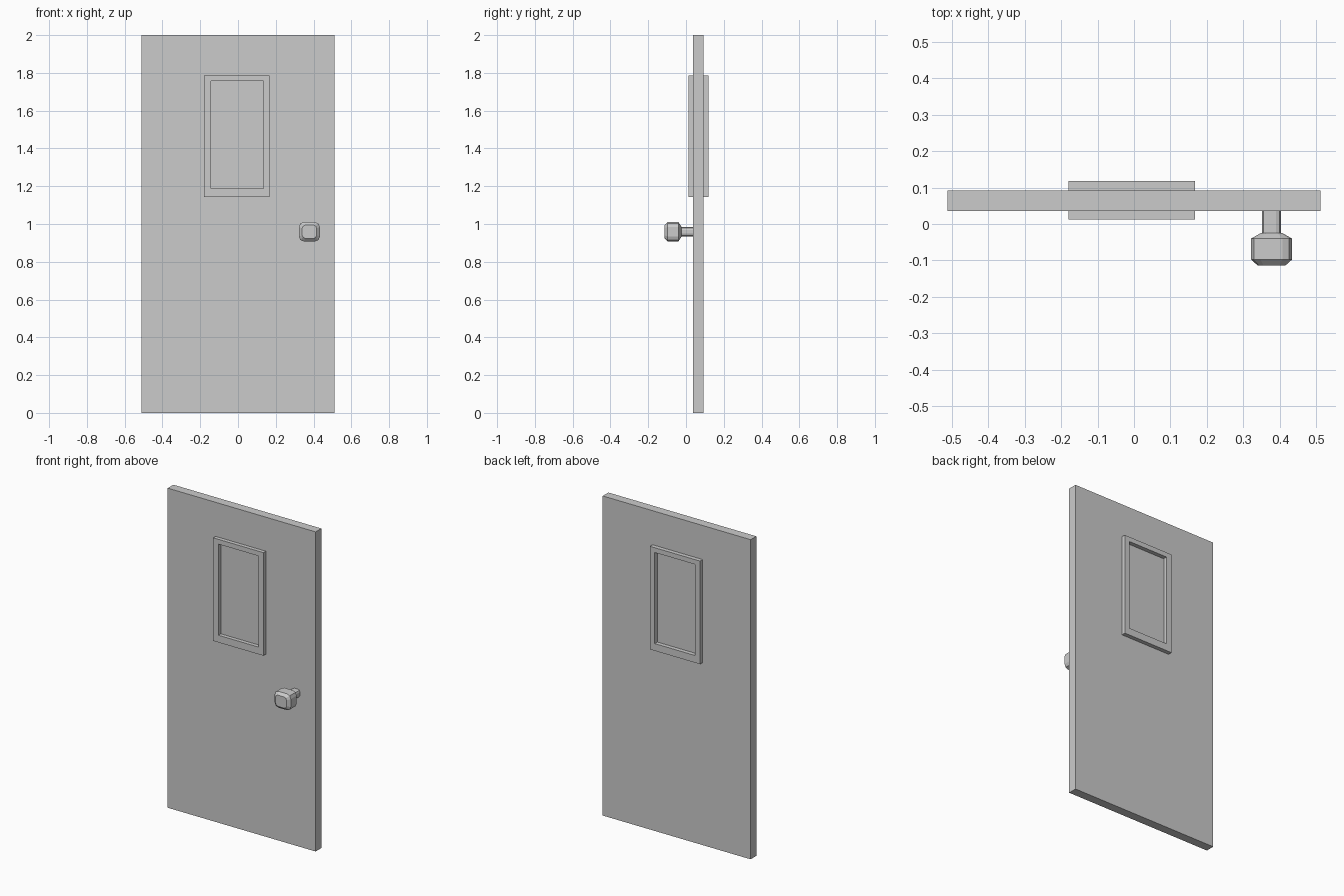
import bpy, bmesh, math

if "Cube" in bpy.data.objects:
    bpy.data.objects.remove(bpy.data.objects["Cube"])

grey = bpy.data.materials.new("light_grey")
grey.diffuse_color = (0.6, 0.6, 0.6, 1)
grey.use_nodes = True
grey.node_tree.nodes["Principled BSDF"].inputs["Base Color"].default_value = grey.diffuse_color


def finish(name, bm):
    bmesh.ops.recalc_face_normals(bm, faces=bm.faces)
    mesh = bpy.data.meshes.new(name)
    bm.to_mesh(mesh)
    bm.free()
    mesh.materials.append(grey)
    obj = bpy.data.objects.new(name, mesh)
    bpy.context.collection.objects.link(obj)
    return obj


def rect(x0, x1, z0, z1):
    return [(x0, z0), (x1, z0), (x1, z1), (x0, z1)]


def rounded_rect(cx, cz, hx, hz, r, seg):
    """Rectangle outline with rounded corners, seg facets per corner."""
    pts = []
    for q, (sx, sz) in enumerate([(1, 1), (-1, 1), (-1, -1), (1, -1)]):
        for i in range(seg + 1):
            a = math.pi / 2 * (q + i / seg)
            pts.append((cx + sx * (hx - r) + r * math.cos(a),
                        cz + sz * (hz - r) + r * math.sin(a)))
    return pts


def loft(name, sections, closed_ring=False):
    """Skin (y, outline) sections; cap the ends or join them into a ring."""
    bm = bmesh.new()
    loops = [[bm.verts.new((x, y, z)) for x, z in o] for y, o in sections]
    pairs = list(zip(loops, loops[1:]))
    if closed_ring:
        pairs.append((loops[-1], loops[0]))
    else:
        bm.faces.new(loops[0])
        bm.faces.new(loops[-1])
    for a, b in pairs:
        for i in range(len(a)):
            j = (i + 1) % len(a)
            bm.faces.new((a[i], a[j], b[j], b[i]))
    return finish(name, bm)


# door slab
slab = rect(-0.512, 0.512, 0, 2)
loft("door_panel", [(0.036, slab), (0.092, slab)])

# raised window frames on both faces
outer = rect(-0.18, 0.167, 1.142, 1.787)
inner = rect(-0.144, 0.134, 1.187, 1.757)
for name, y0, y1 in [("front_window_frame", 0.012, 0.036),
                     ("back_window_frame", 0.092, 0.118)]:
    loft(name, [(y0, outer), (y1, outer), (y1, inner), (y0, inner)], True)

# door knob with chamfered front and back, and its stem
cx, cz = 0.378, 0.959
loft("knob", [
    (-0.114, rounded_rect(cx, cz, 0.038, 0.035, 0.016, 2)),
    (-0.098, rounded_rect(cx, cz, 0.056, 0.051, 0.026, 2)),
    (-0.040, rounded_rect(cx, cz, 0.056, 0.051, 0.026, 2)),
    (-0.025, rounded_rect(cx, cz, 0.030, 0.028, 0.014, 2)),
])
stem = rounded_rect(cx, cz, 0.026, 0.024, 0.014, 2)
loft("knob_stem", [(-0.026, stem), (0.037, stem)])
